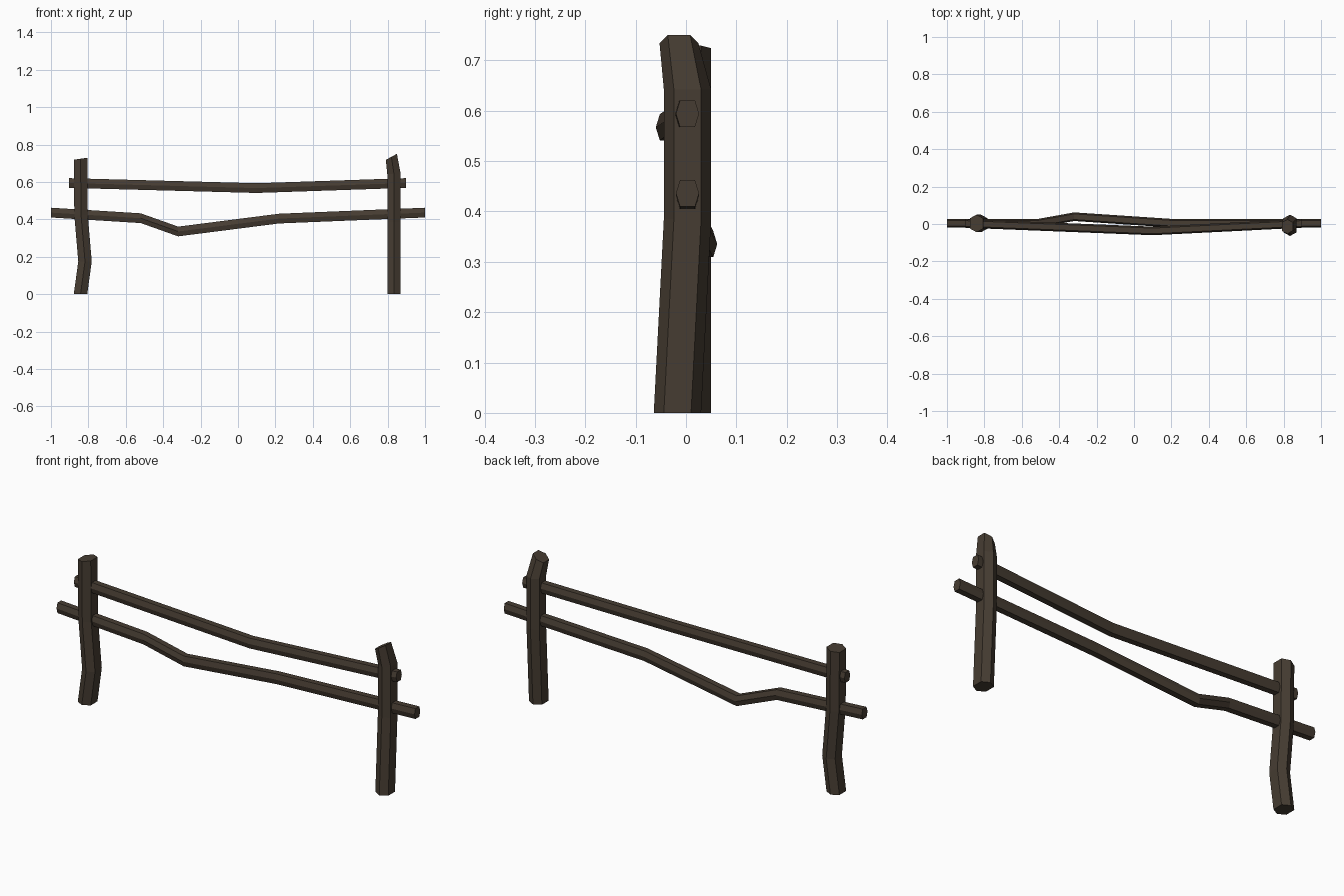
import bpy, bmesh
from mathutils import Vector

if "Cube" in bpy.data.objects:
    bpy.data.objects.remove(bpy.data.objects["Cube"])

wood = bpy.data.materials.new("dark_wood")
wood.diffuse_color = (0.062, 0.046, 0.032, 1)
wood.use_nodes = True
wood.node_tree.nodes["Principled BSDF"].inputs["Base Color"].default_value = wood.diffuse_color

# Slightly squashed hexagons: (across, along) offsets
POST_HEX = [(0, -.047), (.036, -.027), (.036, .027), (0, .047), (-.036, .027), (-.036, -.027)]
RAIL_HEX = [(-.023, 0), (-.015, -.026), (.015, -.026), (.023, 0), (.015, .026), (-.015, .026)]


def loft(name, rings):
    """Skin a list of six-sided rings and cap both ends."""
    bm = bmesh.new()
    loops = [[bm.verts.new(p) for p in ring] for ring in rings]
    for a, b in zip(loops, loops[1:]):
        for i in range(6):
            j = (i + 1) % 6
            bm.faces.new((a[i], a[j], b[j], b[i]))
    bm.faces.new(loops[0][::-1])
    bm.faces.new(loops[-1])
    bmesh.ops.recalc_face_normals(bm, faces=bm.faces)
    mesh = bpy.data.meshes.new(name)
    bm.to_mesh(mesh)
    bm.free()
    mesh.materials.append(wood)
    obj = bpy.data.objects.new(name, mesh)
    bpy.context.collection.objects.link(obj)


def post(name, path):
    """Path entries: centre x, y, z, ring scale, slope of the ring along x."""
    loft(name, [[Vector((x + u * s, y + v * s, z + u * s * slope)) for u, v in POST_HEX]
                for x, y, z, s, slope in path])


def rail(name, path):
    loft(name, [[Vector((x, y + u, z + v)) for u, v in RAIL_HEX] for x, y, z in path])


# Crooked upright posts
post("left_post", [(-.842, .003, 0, 1, 0), (-.818, .003, .175, 1, 0),
                   (-.839, .003, .42, 1, 0), (-.842, .003, .724, 1, .14)])
post("right_post", [(.834, -.017, 0, 1, 0), (.834, .003, .385, 1, 0),
                    (.834, .003, .642, 1, 0), (.82, -.014, .734, .82, .55)])

# Bent horizontal rails passing through the posts
rail("upper_rail", [(-.903, .003, .594), (.1, -.037, .567), (.897, .003, .594)])
rail("lower_rail", [(-1, .003, .436), (-.52, .003, .406), (-.32, .039, .335),
                    (.22, .003, .404), (1, .003, .436)])
